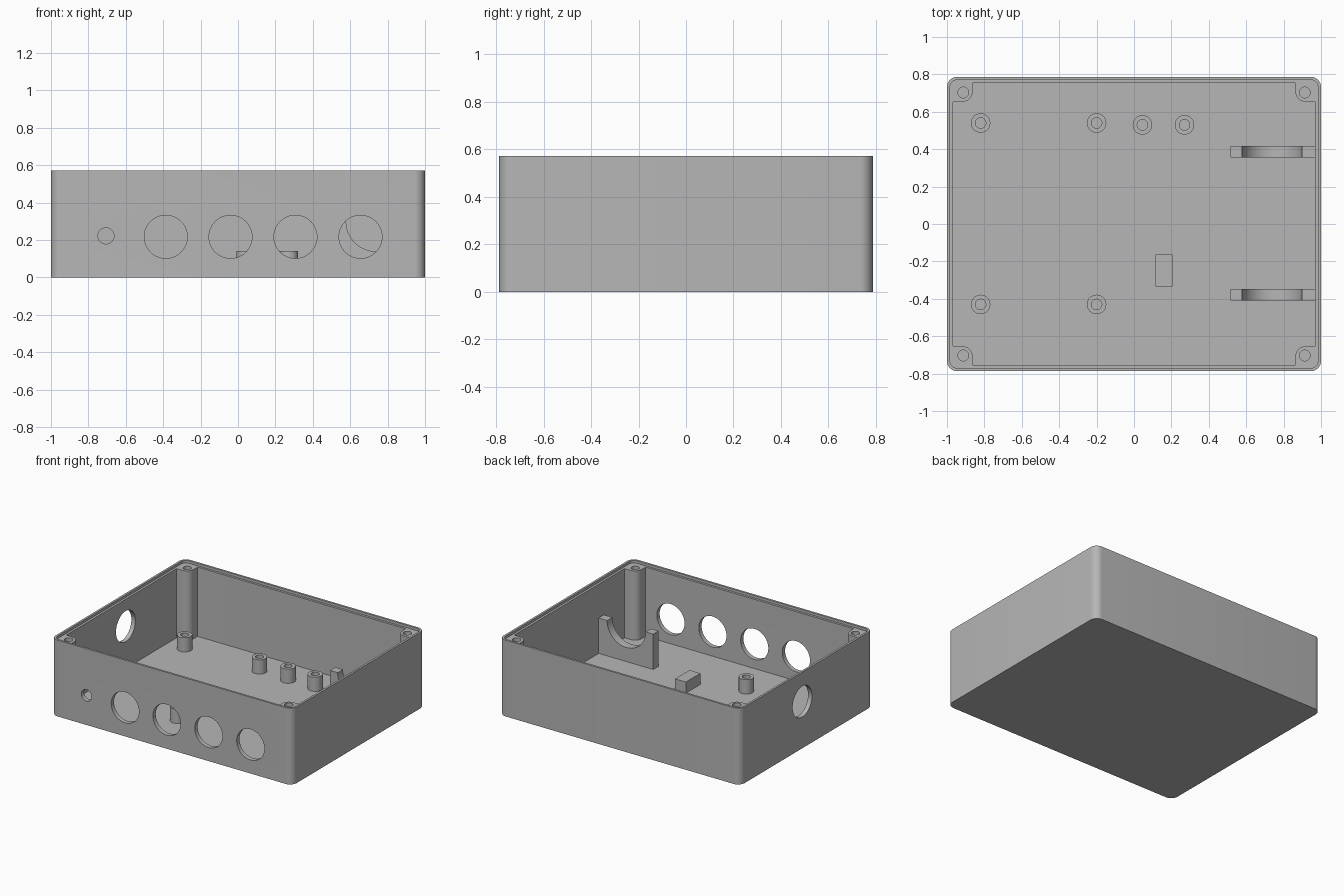
import bpy, bmesh
from math import cos, sin, pi, radians
from mathutils import Matrix, Vector

default = bpy.data.objects.get("Cube")
if default:
    bpy.data.objects.remove(default, do_unlink=True)

HALF_X, HALF_Y, HEIGHT = 1.0, 0.787, 0.572
WALL, FLOOR, LEDGE = 0.033, 0.034, 0.553

grey = bpy.data.materials.new("enclosure grey")
grey.use_nodes = True
colour = (0.47, 0.47, 0.47, 1)
grey.diffuse_color = colour
grey.node_tree.nodes["Principled BSDF"].inputs["Base Color"].default_value = colour


def finish(name, bm):
    bmesh.ops.recalc_face_normals(bm, faces=bm.faces)
    mesh = bpy.data.meshes.new(name)
    bm.to_mesh(mesh)
    bm.free()
    mesh.materials.append(grey)
    obj = bpy.data.objects.new(name, mesh)
    bpy.context.collection.objects.link(obj)
    return obj


def activate(obj):
    bpy.ops.object.select_all(action='DESELECT')
    obj.select_set(True)
    bpy.context.view_layer.objects.active = obj


def smooth(obj):
    activate(obj)
    bpy.ops.object.shade_smooth_by_angle(angle=radians(30))


def rounded_ring(inset, z, radius, steps=8):
    pts = []
    for quarter, (sx, sy) in enumerate(((1, 1), (-1, 1), (-1, -1), (1, -1))):
        cx = sx * (HALF_X - inset - radius)
        cy = sy * (HALF_Y - inset - radius)
        for i in range(steps + 1):
            a = (quarter + i / steps) * pi / 2
            pts.append((cx + radius * cos(a), cy + radius * sin(a), z))
    return pts


def prism(name, outline, offset):
    """Extrude a closed 3D outline along an offset vector."""
    bm = bmesh.new()
    face = bm.faces.new([bm.verts.new(p) for p in outline])
    new = bmesh.ops.extrude_face_region(bm, geom=[face])["geom"]
    bmesh.ops.translate(bm, vec=Vector(offset),
                        verts=[v for v in new if isinstance(v, bmesh.types.BMVert)])
    return finish(name, bm)


def cut_cylinders(target, cylinders):
    """Bore round holes: each entry is (centre, radius, length, axis)."""
    bm = bmesh.new()
    for centre, radius, length, axis in cylinders:
        turn = Vector((0, 0, 1)).rotation_difference(Vector(axis)).to_matrix().to_4x4()
        bmesh.ops.create_cone(bm, cap_ends=True, segments=48, radius1=radius, radius2=radius,
                              depth=length, matrix=Matrix.Translation(centre) @ turn)
    cutter = finish("hole_cutter", bm)
    cutter.hide_render = True
    mod = target.modifiers.new("holes", 'BOOLEAN')
    mod.operation, mod.solver, mod.object = 'DIFFERENCE', 'EXACT', cutter
    activate(target)
    bpy.ops.object.modifier_apply(modifier=mod.name)
    bpy.data.objects.remove(cutter, do_unlink=True)


# Open box: outer wall, stepped rim, inner wall and floor
bm = bmesh.new()
levels = [(0, 0, 0.055), (0, HEIGHT, 0.055), (0.016, HEIGHT, 0.04),
          (0.016, LEDGE, 0.04), (WALL, LEDGE, 0.025), (WALL, FLOOR, 0.025)]
rings = [[bm.verts.new(p) for p in rounded_ring(*level)] for level in levels]
for low, high in zip(rings, rings[1:]):
    for i in range(len(low)):
        j = (i + 1) % len(low)
        bm.faces.new((low[i], low[j], high[j], high[i]))
bm.faces.new(rings[0])
bm.faces.new(rings[-1])
box = finish("box_shell", bm)

# Cable holes in the front wall and the right wall
front_y = -HALF_Y + WALL / 2
holes = [((x, front_y, 0.217), 0.115, 0.1, (0, 1, 0)) for x in (-0.386, -0.04, 0.307, 0.655)]
holes.append(((-0.706, front_y, 0.222), 0.043, 0.1, (0, 1, 0)))
holes.append(((-HALF_X + WALL / 2, 0.05, 0.35), 0.115, 0.1, (1, 0, 0)))
cut_cylinders(box, holes)
smooth(box)

# Corner pillars with screw bores for the lid
for sx, side in ((1, "left"), (-1, "right")):
    for sy, end in ((1, "back"), (-1, "front")):
        wx, wy, px, py, r = HALF_X - WALL, HALF_Y - WALL, 0.863, 0.653, 0.055
        outline = [(wx, wy), (px, wy)]
        for i in range(9):
            a = pi + i / 8 * pi / 2
            outline.append((px + r + r * cos(a), py + r + r * sin(a)))
        outline.append((wx, py))
        pillar = prism(f"corner_pillar_{end}_{side}",
                       [(sx * x, sy * y, FLOOR) for x, y in outline], (0, 0, LEDGE - FLOOR))
        cut_cylinders(pillar, [((sx * 0.913, sy * 0.703, 0.4), 0.029, 0.6, (0, 0, 1))])
        smooth(pillar)

# Hollow standoffs on the floor
standoffs = [(-0.82, 0.54), (-0.2, 0.54), (0.045, 0.53), (0.27, 0.53),
             (-0.82, -0.43), (-0.2, -0.43)]
for n, (x, y) in enumerate(standoffs, 1):
    bm = bmesh.new()
    profile = [(0.052, FLOOR), (0.052, 0.141), (0.028, 0.141), (0.028, FLOOR)]
    verts = [bm.verts.new((r, 0, z)) for r, z in profile]
    edges = [bm.edges.new(pair) for pair in zip(verts, verts[1:])]
    bmesh.ops.spin(bm, geom=verts + edges, cent=(0, 0, 0), axis=(0, 0, 1),
                   angle=2 * pi, steps=32, use_duplicate=False)
    bmesh.ops.remove_doubles(bm, verts=bm.verts, dist=0.0005)
    bmesh.ops.translate(bm, verts=bm.verts, vec=(x, y, 0))
    smooth(finish(f"standoff_{n}", bm))

# Semicircular cradles against the left wall
top, cx, radius = 0.299, 0.738, 0.16
for y, end in ((0.355, "back"), (-0.41, "front")):
    outline = [(0.515, FLOOR), (0.515, top)]
    outline += [(cx - radius * cos(i * pi / 24), top - radius * sin(i * pi / 24))
                for i in range(25)]
    outline += [(HALF_X - WALL, top), (HALF_X - WALL, FLOOR)]
    smooth(prism(f"cradle_{end}", [(x, y, z) for x, z in outline], (0, 0.063, 0)))

# Small support block
prism("support_block", [(x, y, FLOOR) for x, y in
                        ((0.115, -0.335), (0.205, -0.335), (0.205, -0.163), (0.115, -0.163))],
      (0, 0, 0.083))
